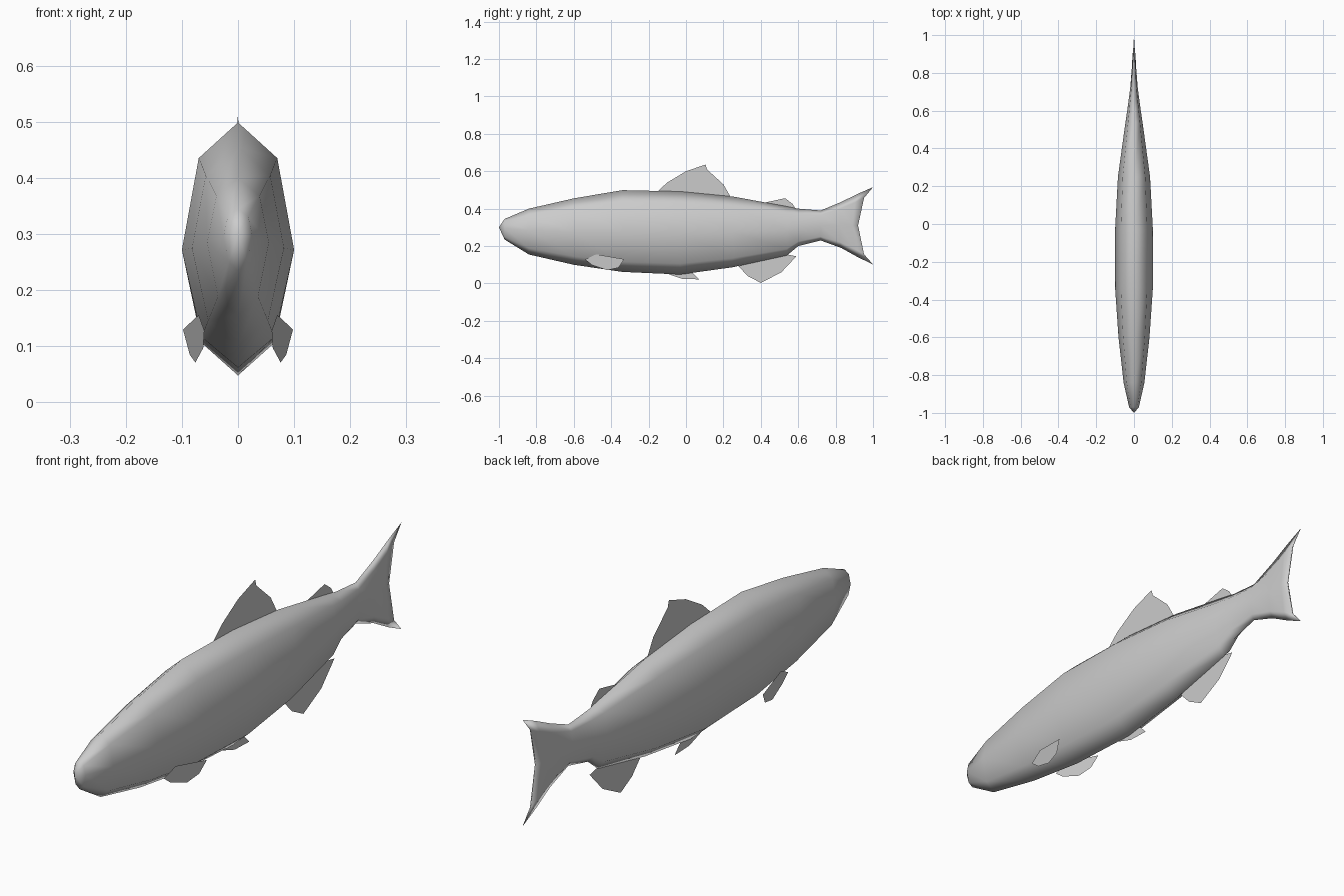
import bpy, bmesh

if "Cube" in bpy.data.objects:
    bpy.data.objects.remove(bpy.data.objects["Cube"])

grey = bpy.data.materials.new("light_grey")
grey.diffuse_color = (0.6, 0.6, 0.6, 1)
grey.use_nodes = True
grey.node_tree.nodes["Principled BSDF"].inputs["Base Color"].default_value = grey.diffuse_color


def make(name, verts, faces, smooth=False):
    mesh = bpy.data.meshes.new(name)
    mesh.from_pydata(verts, [], faces)
    bm = bmesh.new()
    bm.from_mesh(mesh)
    bmesh.ops.recalc_face_normals(bm, faces=bm.faces[:])
    for f in bm.faces:
        f.smooth = smooth
    bm.to_mesh(mesh)
    bm.free()
    mesh.materials.append(grey)
    obj = bpy.data.objects.new(name, mesh)
    bpy.context.collection.objects.link(obj)
    return obj


# Body and tail: y, top, middle, bottom, half width, sweep of the tail tips
stations = [
    (-0.97, .345, .295, .235, .026, 0),
    (-0.84, .400, .285, .155, .055, 0),
    (-0.60, .455, .275, .100, .082, 0),
    (-0.34, .499, .272, .062, .100, 0),
    (-0.03, .492, .272, .048, .100, 0),
    (0.25, .465, .275, .087, .085, 0),
    (0.54, .412, .285, .150, .045, 0),
    (0.60, .400, .295, .200, .036, 0),
    (0.72, .390, .310, .230, .020, 0),
    (0.82, .436, .310, .190, .012, .01),
    (0.89, .480, .310, .140, .008, .03),
    (0.92, .515, .310, .102, .003, .08),
]
verts, faces = [], []
for y, top, mid, low, w, sweep in stations:
    up, down = mid + (top - mid) * .72, mid + (low - mid) * .74
    ring = [(0, top, 1), (.7 * w, up, .4), (w, mid, 0), (.65 * w, down, .4),
            (0, low, 1), (-.65 * w, down, .4), (-w, mid, 0), (-.7 * w, up, .4)]
    verts += [(x, y + s * sweep, z) for x, z, s in ring]
for r in range(len(stations) - 1):
    for k in range(8):
        a, b = r * 8 + k, r * 8 + (k + 1) % 8
        faces.append((a, b, b + 8, a + 8))
# Rounded snout and thin closed tail edge
nose = len(verts)
verts.append((0, -1.0, .30))
faces += [(nose, k, (k + 1) % 8) for k in range(8)]
e = (len(stations) - 1) * 8
faces += [(e, e + 1, e + 7), (e + 1, e + 2, e + 6, e + 7),
          (e + 2, e + 3, e + 5, e + 6), (e + 3, e + 4, e + 5)]
make("body", verts, faces, smooth=True)

# Flat fins on the centre line, as y, z outlines
fins = {
    "dorsal_fin": [(-.16, .485), (-.10, .54), (0, .60), (.105, .636),
                   (.112, .61), (.20, .53), (.24, .46)],
    "rear_dorsal_fin": [(.41, .43), (.53, .456), (.57, .425), (.585, .40)],
    "pelvic_fin": [(-.10, .052), (-.02, .025), (.07, .022), (.035, .058)],
    "anal_fin": [(.28, .093), (.33, .04), (.40, .003), (.51, .06),
                 (.59, .145), (.54, .155)],
}
for name, outline in fins.items():
    make(name, [(0, y, z) for y, z in outline], [range(len(outline))])

# Mirrored pectoral fins, splayed outward toward the rear
pectoral = [(.060, -.54, .128), (.070, -.48, .156), (.098, -.33, .13),
            (.086, -.36, .085), (.076, -.42, .071), (.062, -.50, .097)]
for side, s in (("right", 1), ("left", -1)):
    make(side + "_pectoral_fin", [(s * x, y, z) for x, y, z in pectoral],
         [range(len(pectoral))])
